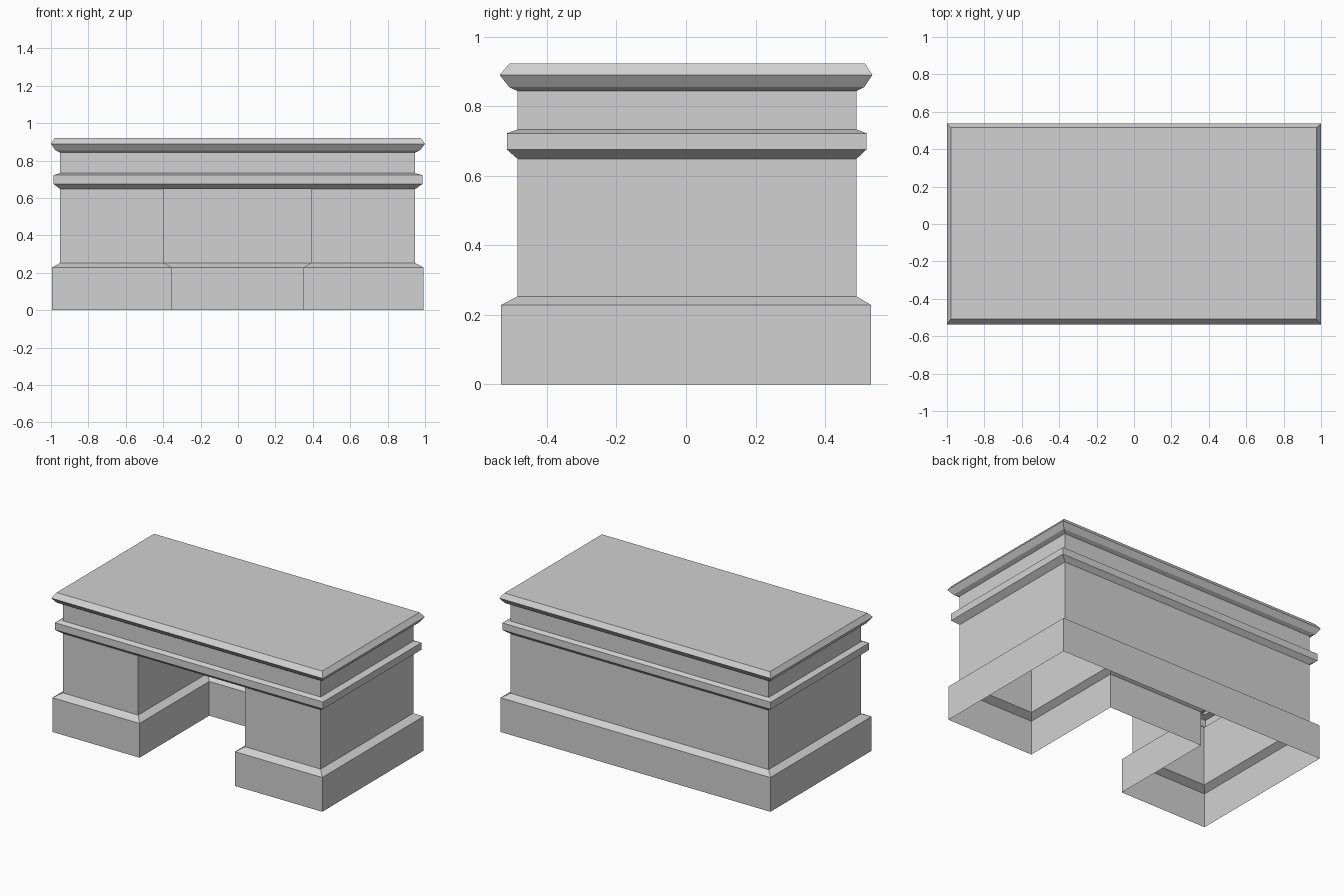
import bpy
import bmesh

cube = bpy.data.objects.get("Cube")
if cube:
    bpy.data.objects.remove(cube, do_unlink=True)

stone = bpy.data.materials.new("pale_grey")
stone.use_nodes = True
GREY = (0.64, 0.64, 0.64, 1)
stone.diffuse_color = GREY
stone.node_tree.nodes["Principled BSDF"].inputs["Base Color"].default_value = GREY


def rectangle(x0, x1, y0, y1):
    return [(x0, y0), (x1, y0), (x1, y1), (x0, y1)]


def u_outline(x0, x1, y0, y1, k0, k1, ky):
    """Footprint with a kneehole cut in from the front."""
    return [(x0, y0), (k0, y0), (k0, ky), (k1, ky),
            (k1, y0), (x1, y0), (x1, y1), (x0, y1)]


def loft(name, rings, cap_top=False, extra_face=None):
    """Join stacked outlines, given as (z, points), into flat-sided walls."""
    bm = bmesh.new()
    levels = [[bm.verts.new((x, y, z)) for x, y in pts] for z, pts in rings]
    for low, high in zip(levels, levels[1:]):
        n = len(low)
        for i in range(n):
            j = (i + 1) % n
            bm.faces.new((low[i], low[j], high[j], high[i]))
    if cap_top:
        bm.faces.new(levels[-1])
    if extra_face:
        bm.faces.new([levels[-1][i] for i in extra_face])
    mesh = bpy.data.meshes.new(name)
    bm.to_mesh(mesh)
    bm.free()
    mesh.materials.append(stone)
    obj = bpy.data.objects.new(name, mesh)
    bpy.context.collection.objects.link(obj)
    return obj


# Outlines shared by the stacked parts
plinth = u_outline(-0.994, 0.993, -0.532, 0.532, -0.352, 0.35, 0.20)
walls = u_outline(-0.951, 0.947, -0.484, 0.49, -0.396, 0.39, 0.245)
body = rectangle(-0.951, 0.947, -0.484, 0.49)
band = rectangle(-0.987, 0.987, -0.515, 0.519)

# Open-bottomed pedestals with a kneehole, its ceiling, and a sloped plinth
loft("pedestals", [(0, plinth), (0.228, plinth), (0.253, walls), (0.648, walls)],
     extra_face=(1, 2, 3, 4))

# Projecting band and the frieze above it
loft("band_and_frieze", [(0.648, body), (0.675, band), (0.722, band),
                         (0.733, body), (0.843, body)])

# Moulded table top
loft("table_top", [(0.843, body),
                   (0.855, rectangle(-0.976, 0.974, -0.509, 0.513)),
                   (0.89, rectangle(-1, 1, -0.536, 0.536)),
                   (0.922, rectangle(-0.979, 0.975, -0.508, 0.515))],
     cap_top=True)
